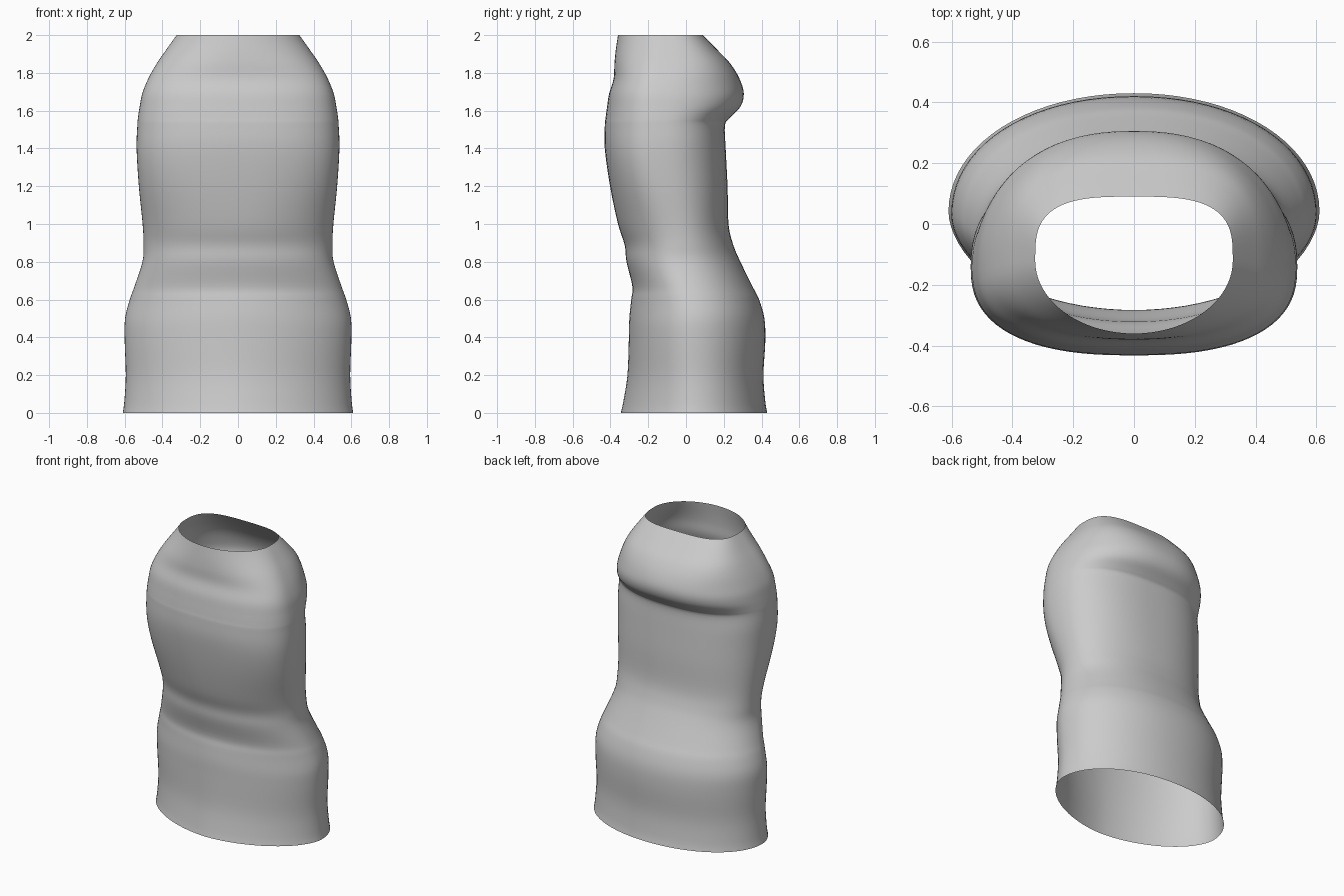
import bpy
import bmesh
from math import cos, sin, pi, copysign
from mathutils import Vector

cube = bpy.data.objects.get("Cube")
if cube:
    bpy.data.objects.remove(cube, do_unlink=True)

SEGMENTS = 80
STEPS = 4

# Body outline: height, half width, front depth, back depth
outline = [
    (0, .61, -.345, .43), (.06, .602, -.332, .42), (.2, .594, -.31, .41),
    (.38, .6, -.303, .42), (.5, .598, -.3, .415), (.6, .573, -.29, .387),
    (.67, .548, -.284, .352), (.8, .506, -.315, .288), (.89, .5, -.325, .25),
    (1, .505, -.36, .225), (1.2, .525, -.402, .22), (1.4, .537, -.43, .21),
    (1.52, .533, -.43, .206), (1.56, .53, -.426, .23), (1.62, .521, -.418, .288),
    (1.69, .507, -.407, .306), (1.77, .475, -.383, .283), (1.85, .43, -.379, .234),
    (1.92, .382, -.372, .168), (2, .325, -.36, .09),
]

# Roundness: height, widest depth, front exponent, back exponent
roundness = [
    (0, .04, 1.8, 2.05), (.5, .03, 1.9, 2.1), (.85, -.04, 2.1, 2.2),
    (1.4, -.14, 2.5, 2.4), (1.7, -.15, 2.5, 2.3), (2, -.12, 2, 3.2),
]


def smooth_rows(rows):
    """Catmull-Rom resampling of a list of tuples."""
    points = [Vector(row) for row in rows]
    last = len(points) - 1
    for i in range(last):
        a, b, c, d = (points[max(0, min(last, i + k))] for k in (-1, 0, 1, 2))
        for step in range(STEPS):
            t = step / STEPS
            yield (b * 2 + (c - a) * t + (a * 2 - b * 5 + c * 4 - d) * t ** 2
                   + (b * 3 - a - c * 3 + d) * t ** 3) / 2
    yield points[last]


def shape_at(z):
    """Widest depth and exponents at a height."""
    for low, high in zip(roundness, roundness[1:]):
        if z <= high[0]:
            break
    t = min(1, max(0, (z - low[0]) / (high[0] - low[0])))
    t = t * t * (3 - 2 * t)
    return [p + (q - p) * t for p, q in zip(low[1:], high[1:])]


def power(value, exponent):
    return copysign(abs(value) ** exponent, value)


def make_ring(bm, row):
    """One closed cross-section, rounder or squarer in front and behind."""
    z, width, front, back = row
    centre, front_exp, back_exp = shape_at(z)
    ring = []
    for k in range(SEGMENTS):
        angle = 2 * pi * k / SEGMENTS
        behind = sin(angle) >= 0
        exponent = 2 / (back_exp if behind else front_exp)
        depth = back - centre if behind else centre - front
        x = width * power(cos(angle), exponent)
        y = centre + depth * power(sin(angle), exponent)
        ring.append(bm.verts.new((x, y, z)))
    return ring


# Torso: an open tube lofted through the rings
bm = bmesh.new()
rings = [make_ring(bm, row) for row in smooth_rows(outline)]
for lower, upper in zip(rings, rings[1:]):
    for k in range(SEGMENTS):
        n = (k + 1) % SEGMENTS
        face = bm.faces.new((lower[k], lower[n], upper[n], upper[k]))
        face.smooth = True
mesh = bpy.data.meshes.new("torso_sleeve")
bm.to_mesh(mesh)
bm.free()
torso = bpy.data.objects.new("torso_sleeve", mesh)
bpy.context.collection.objects.link(torso)

# Plain grey surface
grey = bpy.data.materials.new("light_grey")
grey.use_nodes = True
colour = (.6, .6, .6, 1)
grey.diffuse_color = colour
for node in grey.node_tree.nodes:
    if node.type == "BSDF_PRINCIPLED":
        node.inputs["Base Color"].default_value = colour
mesh.materials.append(grey)
